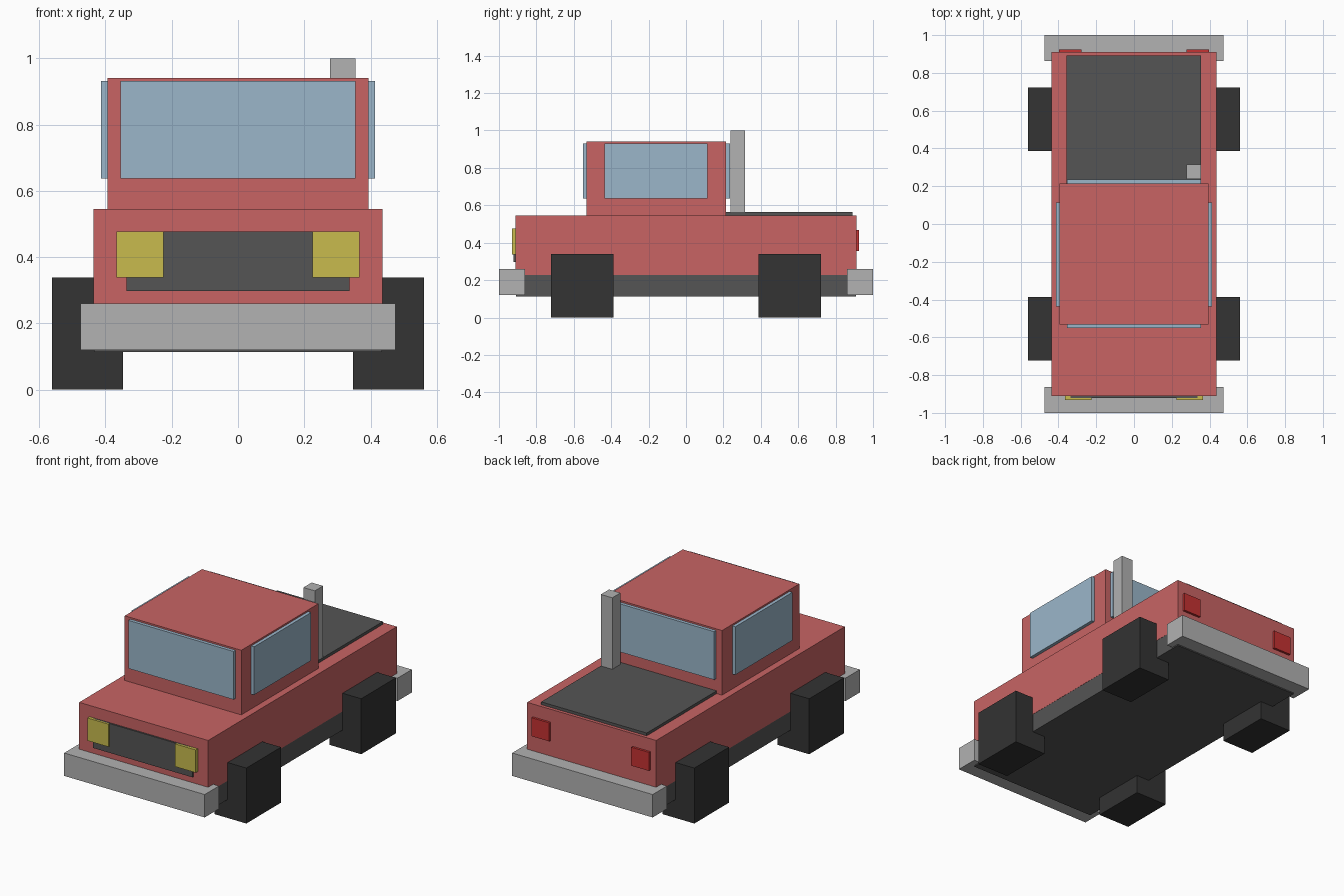
import bpy

if "Cube" in bpy.data.objects:
    bpy.data.objects.remove(bpy.data.objects["Cube"])


def material(name, rgb):
    m = bpy.data.materials.new(name)
    m.diffuse_color = (*rgb, 1)
    m.use_nodes = True
    m.node_tree.nodes["Principled BSDF"].inputs["Base Color"].default_value = m.diffuse_color
    return m


red = material("red_paint", (0.578, 0.127, 0.127))
steel = material("light_grey", (0.445, 0.445, 0.445))
dark = material("dark_grey", (0.09, 0.09, 0.09))
rubber = material("black_rubber", (0.033, 0.033, 0.033))
glass = material("blue_glass", (0.328, 0.468, 0.591))
yellow = material("yellow_lamp", (0.578, 0.497, 0.076))
lamp_red = material("red_lamp", (0.56, 0.032, 0.032))


def box(name, x, y, z, mat):
    """Box from (min, max) ranges on each axis."""
    bpy.ops.mesh.primitive_cube_add(size=1, location=[(a + b) / 2 for a, b in (x, y, z)])
    ob = bpy.context.object
    ob.name = name
    ob.scale = [b - a for a, b in (x, y, z)]
    bpy.ops.object.transform_apply(location=False, rotation=False, scale=True)
    ob.data.materials.append(mat)
    return ob


def pair(name, x, y, z, mat):
    """The same box on the right and the left."""
    box(name + "_right", x, y, z, mat)
    box(name + "_left", (-x[1], -x[0]), y, z, mat)


# Chassis, body and cab
box("chassis", (-0.435, 0.435), (-0.91, 0.91), (0.113, 0.228), dark)
box("body", (-0.436, 0.436), (-0.911, 0.911), (0.228, 0.546), red)
box("cab", (-0.394, 0.394), (-0.531, 0.215), (0.546, 0.941), red)

# Windows standing proud of the cab
box("windscreen", (-0.355, 0.355), (-0.551, -0.531), (0.637, 0.931), glass)
box("rear_window", (-0.355, 0.355), (0.215, 0.235), (0.637, 0.931), glass)
pair("side_window", (0.394, 0.414), (-0.436, 0.115), (0.637, 0.931), glass)

# Load bed cover and exhaust stack
box("bed_cover", (-0.358, 0.355), (0.215, 0.891), (0.546, 0.563), dark)
box("exhaust_stack", (0.277, 0.354), (0.237, 0.316), (0.546, 1.0), steel)

# Bumpers
box("front_bumper", (-0.475, 0.475), (-1.0, -0.862), (0.12, 0.26), steel)
box("rear_bumper", (-0.475, 0.475), (0.862, 1.0), (0.12, 0.26), steel)

# Grille and lamps
box("grille", (-0.337, 0.337), (-0.921, -0.911), (0.298, 0.477), dark)
pair("headlight", (0.225, 0.366), (-0.931, -0.911), (0.338, 0.477), yellow)
pair("tail_light", (0.277, 0.397), (0.911, 0.925), (0.355, 0.468), lamp_red)

# Square wheels
pair("front_wheel", (0.347, 0.562), (-0.722, -0.387), (0, 0.339), rubber)
pair("rear_wheel", (0.347, 0.562), (0.387, 0.722), (0, 0.339), rubber)
